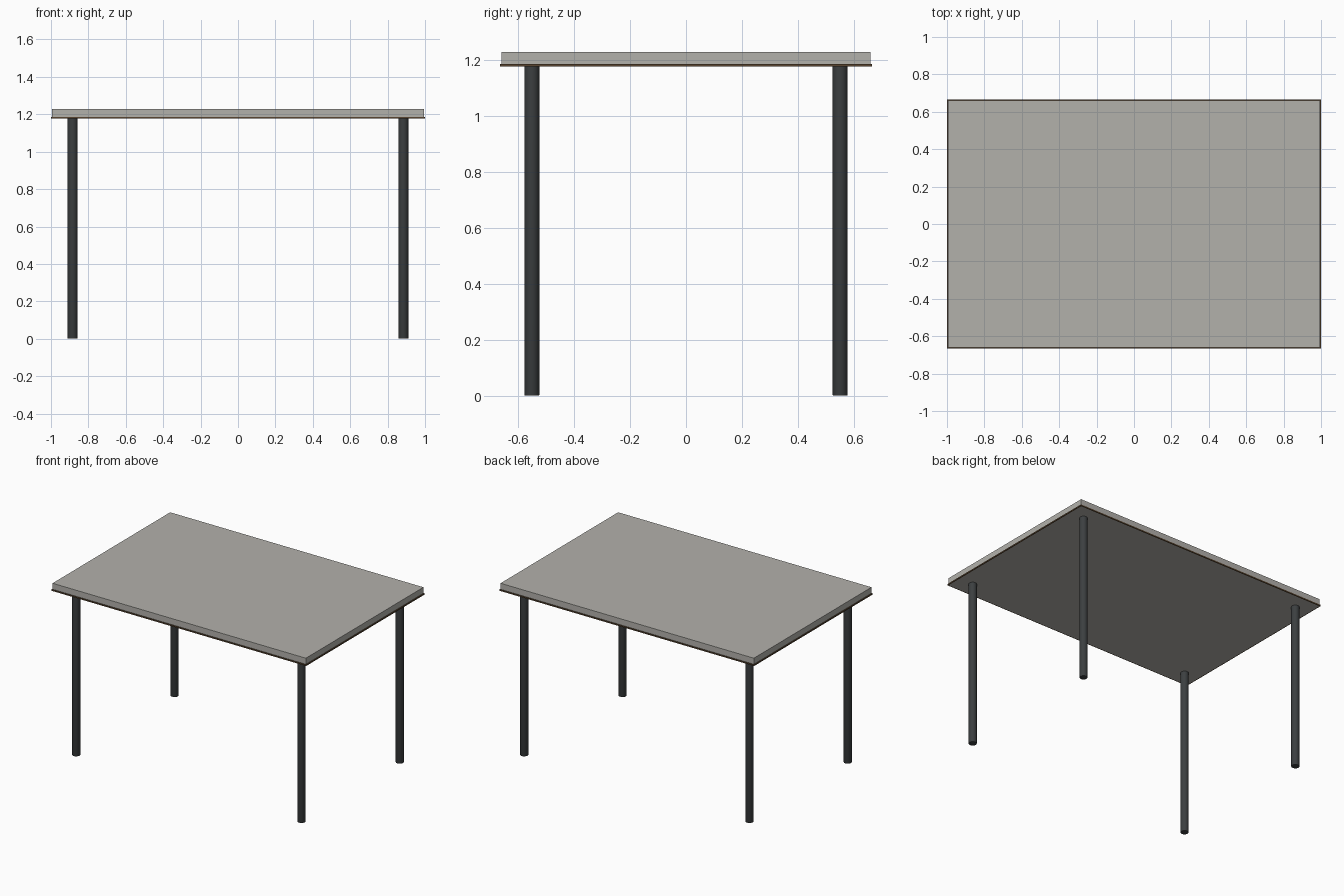
import bpy, bmesh, math

if "Cube" in bpy.data.objects:
    bpy.data.objects.remove(bpy.data.objects["Cube"])

HX, HY = 1.0, 0.665          # outer half size of the rim
Z0, Z1 = 1.177, 1.229        # underside and upper face of the top
RIM_W, RIM_H = 0.006, 0.009
LEG_X, LEG_Y, LEG_R = 0.884, 0.551, 0.0265


def material(name, rgb):
    mat = bpy.data.materials.new(name)
    mat.diffuse_color = (*rgb, 1.0)
    mat.use_nodes = True
    mat.node_tree.nodes["Principled BSDF"].inputs["Base Color"].default_value = mat.diffuse_color
    return mat


def add_object(name, bm, mat):
    bmesh.ops.recalc_face_normals(bm, faces=bm.faces)
    mesh = bpy.data.meshes.new(name)
    bm.to_mesh(mesh)
    bm.free()
    mesh.materials.append(mat)
    obj = bpy.data.objects.new(name, mesh)
    bpy.context.collection.objects.link(obj)
    return obj


top_mat = material("pale_grey_top", (0.45, 0.44, 0.41))
rim_mat = material("brown_edge", (0.10, 0.06, 0.03))
leg_mat = material("dark_metal", (0.045, 0.05, 0.052))

# Table top slab
bm = bmesh.new()
bmesh.ops.create_cube(bm, size=1)
bmesh.ops.scale(bm, vec=(2 * (HX - RIM_W), 2 * (HY - RIM_W), Z1 - Z0), verts=bm.verts)
bmesh.ops.translate(bm, vec=(0, 0, (Z0 + Z1) / 2), verts=bm.verts)
add_object("table_top", bm, top_mat)

# Thin rim around the lower edge: a rectangular profile swept round four corners
bm = bmesh.new()
profile = [(0, Z0), (0, Z0 + RIM_H), (RIM_W, Z0 + RIM_H), (RIM_W, Z0)]
rings = [[bm.verts.new((sx * (HX - d), sy * (HY - d), z)) for d, z in profile]
         for sx, sy in ((-1, -1), (1, -1), (1, 1), (-1, 1))]
for i in range(4):
    a, b = rings[i], rings[(i + 1) % 4]
    for j in range(4):
        k = (j + 1) % 4
        bm.faces.new((a[j], b[j], b[k], a[k]))
add_object("edge_rim", bm, rim_mat)

# Four round legs
for side, sx in (("left", -1), ("right", 1)):
    for end, sy in (("front", -1), ("back", 1)):
        bm = bmesh.new()
        bmesh.ops.create_cone(bm, cap_ends=True, segments=32,
                              radius1=LEG_R, radius2=LEG_R, depth=Z0)
        bmesh.ops.translate(bm, vec=(0, 0, Z0 / 2), verts=bm.verts)
        # Slightly softened foot
        foot = [e for e in bm.edges if all(v.co.z < 0.001 for v in e.verts)]
        bmesh.ops.bevel(bm, geom=foot, offset=0.003, segments=2,
                        profile=0.5, affect='EDGES')
        leg = add_object(f"{end}_{side}_leg", bm, leg_mat)
        leg.location = (sx * LEG_X, sy * LEG_Y, 0)
        bpy.ops.object.select_all(action='DESELECT')
        leg.select_set(True)
        bpy.context.view_layer.objects.active = leg
        bpy.ops.object.shade_smooth_by_angle(angle=math.radians(50))
